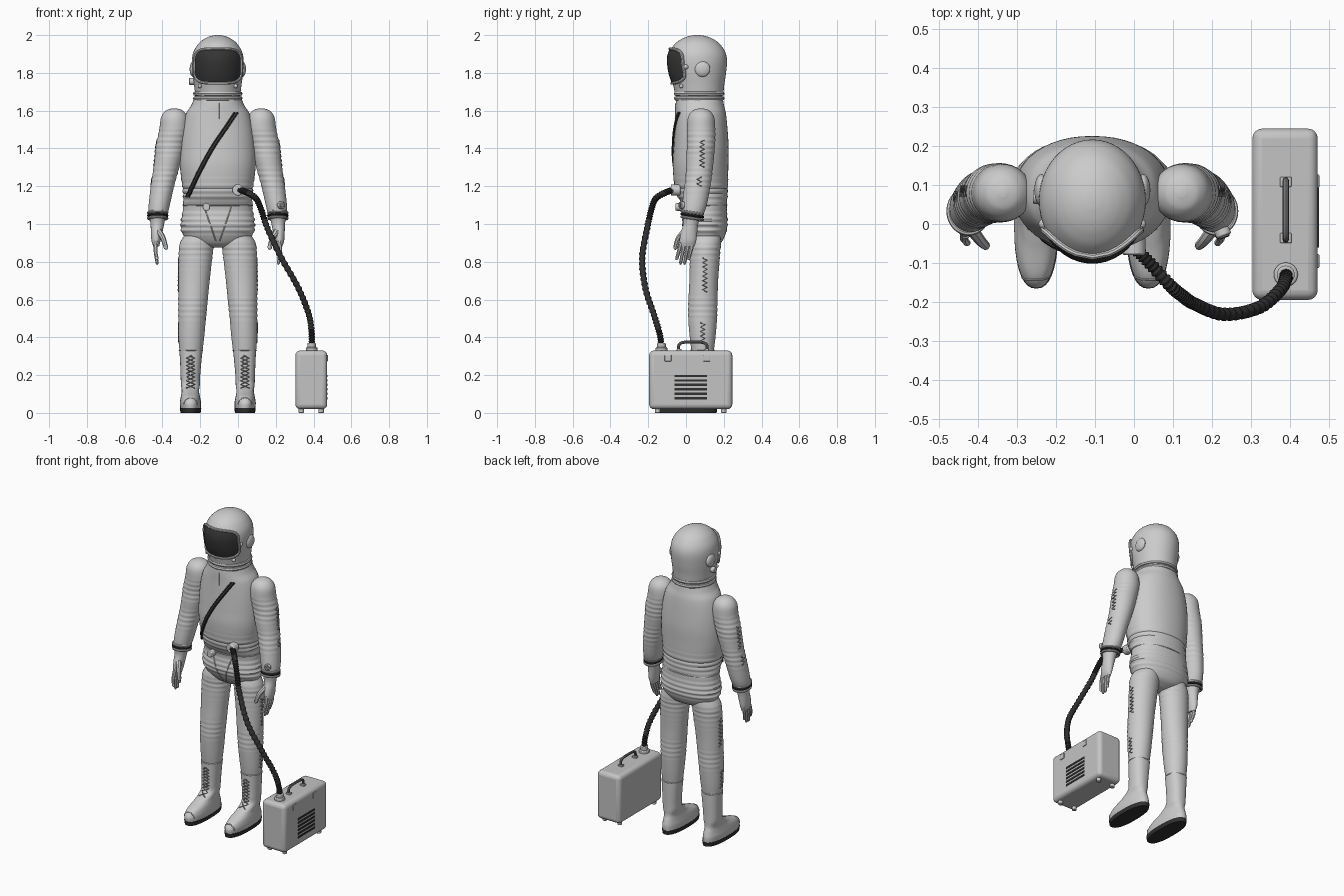
import bpy, math
from mathutils import Vector
from mathutils.bvhtree import BVHTree

if "Cube" in bpy.data.objects:
    bpy.data.objects.remove(bpy.data.objects["Cube"])

BODY = Vector((-0.107, 0, 0))      # centre line of the figure
WORLD = Vector((0, 0, 0))
made = []


def material(name, v):
    m = bpy.data.materials.new(name)
    m.use_nodes = True
    m.diffuse_color = (v, v, v, 1)
    m.node_tree.nodes["Principled BSDF"].inputs["Base Color"].default_value = (v, v, v, 1)
    return m


SUIT = material("suit grey", 0.6)
CASE = material("case grey", 0.55)
METAL = material("handle grey", 0.2)
VISOR = material("visor dark", 0.035)
RUBBER = material("rubber black", 0.03)


def smooth(pts, n):
    """Catmull-Rom resampling of tuples of any length."""
    pts = [Vector(p) for p in pts]
    out = []
    for i in range(len(pts) - 1):
        a, b, c, d = pts[max(i - 1, 0)], pts[i], pts[i + 1], pts[min(i + 2, len(pts) - 1)]
        for k in range(n):
            t = k / n
            out.append(b + (c - a) * (t / 2) + (a * 2 - b * 5 + c * 4 - d) * (t * t / 2)
                       + (b * 3 - a - c * 3 + d) * (t ** 3 / 2))
    return out + [pts[-1]]


def add_mesh(name, verts, faces, mat, offset):
    me = bpy.data.meshes.new(name)
    me.from_pydata([Vector(v) + offset for v in verts], [], faces)
    me.materials.append(mat)
    ob = bpy.data.objects.new(name, me)
    bpy.context.collection.objects.link(ob)
    made.append(ob)
    return BVHTree.FromPolygons([Vector(v) for v in verts], faces)


def loft(name, rings, mat, s=1, power=2.0, folds=(), n=12, sides=36, offset=BODY):
    """Skin over horizontal rings (cx, cy, z, rx, ry); folds are wrinkled z ranges."""
    verts, faces = [], []
    rings = sorted(smooth(rings, n), key=lambda r: r[2])
    for cx, cy, z, rx, ry in rings:
        k = 1
        for lo, hi in folds:
            if lo < z < hi:
                k += 0.022 * math.sin(math.pi * (z - lo) / (hi - lo)) * math.sin(z * 210)
        for i in range(sides):
            a = math.tau * i / sides
            c, d = math.cos(a), math.sin(a)
            verts.append((s * cx + k * rx * math.copysign(abs(c) ** (2 / power), c),
                          cy + k * ry * math.copysign(abs(d) ** (2 / power), d), z))
    for r in range(len(rings) - 1):
        for i in range(sides):
            j = (i + 1) % sides
            faces.append((r * sides + i, r * sides + j, (r + 1) * sides + j, (r + 1) * sides + i))
    top = (len(rings) - 1) * sides
    faces += [tuple(reversed(range(sides))), tuple(range(top, top + sides))]
    return add_mesh(name, verts, faces, mat, offset)


def tube(name, pts, radius, mat, closed=False, s=1, offset=BODY, sides=2):
    """Round cord; radius is a number or a list with one entry per point."""
    cu = bpy.data.curves.new(name, "CURVE")
    cu.dimensions, cu.bevel_depth = "3D", 1
    cu.bevel_resolution, cu.use_fill_caps = sides, True
    sp = cu.splines.new("POLY")
    sp.points.add(len(pts) - 1)
    sp.use_cyclic_u = closed
    for i, (p, q) in enumerate(zip(sp.points, pts)):
        p.co = (s * q[0] + offset.x, q[1] + offset.y, q[2] + offset.z, 1)
        p.radius = radius[i] if isinstance(radius, list) else radius
    cu.materials.append(mat)
    ob = bpy.data.objects.new(name, cu)
    bpy.context.collection.objects.link(ob)
    bpy.ops.object.select_all(action="DESELECT")
    ob.select_set(True)
    bpy.context.view_layer.objects.active = ob
    bpy.ops.object.convert(target="MESH")
    made.append(bpy.context.view_layer.objects.active)


def hoop(name, cy, z, rx, ry, r, mat, cx=0, s=1, tilt=0.0):
    ring = [math.tau * i / 40 for i in range(40)]
    tube(name, [(cx + rx * math.cos(a), cy + ry * math.sin(a), z + tilt * math.sin(a))
                for a in ring], r, mat, True, s)


def drape(tree, pts, direction, off=0.002):
    """Drop points onto a surface along a direction."""
    d = Vector(direction)
    hits = [tree.ray_cast(Vector(p) - d, d) for p in pts]
    return [h[0] + h[1] * math.copysign(off, -h[1].dot(d)) for h in hits if h[0]]


def finish(name, mat, offset):
    ob = bpy.context.object
    ob.name = name
    ob.location += offset
    ob.data.materials.append(mat)
    made.append(ob)
    return ob


def box(name, loc, size, mat, bevel=0.0, offset=WORLD):
    bpy.ops.mesh.primitive_cube_add(size=1, location=loc)
    ob = finish(name, mat, offset)
    ob.scale = size
    bpy.ops.object.transform_apply(location=False, rotation=False)
    if bevel:
        m = ob.modifiers.new("bevel", "BEVEL")
        m.width, m.segments = bevel, 4


def disc(name, loc, r, depth, axis, mat, offset=BODY):
    bpy.ops.mesh.primitive_cylinder_add(vertices=24, radius=r, depth=depth, location=loc,
        rotation=Vector(axis).to_track_quat("Z", "Y").to_euler())
    ob = finish(name, mat, offset)
    m = ob.modifiers.new("bevel", "BEVEL")
    m.width, m.segments = min(r, depth) * 0.2, 2


def ball(name, loc, scale, mat):
    bpy.ops.mesh.primitive_uv_sphere_add(segments=24, ring_count=14, radius=1, location=loc)
    finish(name, mat, BODY).scale = scale


# Torso with hem, seams and diagonal zip
torso = loft("torso", [(0, .1, .875, .04, .04), (0, .105, .9, .14, .08), (0, .103, .95, .188, .108),
    (0, .1, 1.0, .196, .12), (0, .1, 1.09, .184, .116), (0, .083, 1.17, .185, .138),
    (0, .077, 1.3, .2, .147), (0, .08, 1.4, .2, .146), (0, .08, 1.5, .19, .14),
    (0, .078, 1.58, .17, .134), (0, .073, 1.63, .14, .128), (0, .07, 1.69, .115, .12)],
    SUIT, power=2.15, folds=[(.93, 1.09), (1.1, 1.26)], sides=48)
hoop("jacket_hem", .098, 1.1, .184, .118, .004, SUIT)
zip_line = smooth([(-.158, 0, 1.145), (-.1, 0, 1.27), (-.03, 0, 1.4), (.05, 0, 1.52), (.096, 0, 1.59)], 8)
for dx in (-.007, .007):
    tube("zip_tape", drape(torso, [p + Vector((dx, 0, 0)) for p in zip_line], (0, 1, 0), .003), .006, RUBBER)
tube("zip_teeth", drape(torso, zip_line, (0, 1, 0), .008), .003, METAL)
for s in (1, -1):
    tube("hip_seam", drape(torso, [(s * (.075 - .0065 * i), 0, 1.1 - .019 * i) for i in range(11)],
         (0, 1, 0), 0), .003, SUIT)
tube("collar_seam", drape(torso, [(.01, 0, 1.64 - .012 * i) for i in range(8)], (0, 1, 0), 0), .003, SUIT)
disc("hose_port", (.107, -.055, 1.18), .03, .05, (0, -1, 0), SUIT)
disc("belt_valve", (-.06, -.03, 1.09), .02, .05, (0, -1, 0), SUIT)

# Helmet, neck rings and visor
dome = [(0, .06, 1.865 + .135 * math.sin(a), .137 * math.cos(a), .157 * math.cos(a))
        for a in (math.radians(d) for d in (0, 20, 40, 55, 68, 80, 88))]
helmet = loft("helmet", [(0, .07, 1.69, .12, .128), (0, .067, 1.74, .126, .136),
    (0, .062, 1.8, .134, .15)] + dome, SUIT, n=8, sides=48)
for z in (1.665, 1.69):
    hoop("neck_ring", .07, z, .119, .122, .012, SUIT)


def visor_ring(k, count=56):
    loop = []
    for i in range(count):
        a = math.tau * i / count
        c, d = math.cos(a), math.sin(a)
        loop.append((k * .117 * math.copysign(abs(c) ** .5, c), 0,
                     1.836 + k * .087 * math.copysign(abs(d) ** .5, d)))
    return drape(helmet, loop, (0, 1, 0), .005)


levels = [visor_ring(k / 8) for k in range(8, 0, -1)]
N = len(levels[0])
add_mesh("visor", [p for lv in levels for p in lv],
    [(r * N + i, r * N + (i + 1) % N, (r + 1) * N + (i + 1) % N, (r + 1) * N + i)
     for r in range(len(levels) - 1) for i in range(N)]
    + [tuple(range((len(levels) - 1) * N, len(levels) * N))], VISOR, BODY)
tube("visor_frame", visor_ring(1.03), .008, SUIT, True)
for s in (1, -1):
    ball("ear_cap", (s * .131, .087, 1.82), (.018, .041, .041), SUIT)
    ball("visor_pivot", (s * .125, 0, 1.832), (.013, .013, .013), SUIT)
    ball("helmet_bolt", (s * .095, -.025, 1.73), (.011, .011, .011), SUIT)
disc("helmet_valve", (-.138, .07, 1.755), .018, .03, (1, 0, 0), SUIT)

for s, side in ((1, "left"), (-1, "right")):
    # Sleeve, cuff and glove
    arm = loft(side + "_arm", [(.23, .08, 1.612, .012, .012), (.23, .08, 1.6, .045, .045),
        (.23, .08, 1.565, .07, .069), (.233, .08, 1.5, .077, .075), (.25, .08, 1.42, .077, .074),
        (.262, .075, 1.35, .072, .073), (.276, .07, 1.28, .067, .07), (.293, .06, 1.2, .062, .069),
        (.31, .045, 1.1, .056, .065), (.317, .035, 1.045, .05, .055)], SUIT, s,
        folds=[(1.15, 1.32), (1.34, 1.52)])
    for z, m in ((1.06, SUIT), (1.045, RUBBER), (1.03, SUIT)):
        hoop(side + "_cuff", .033, z, .05, .056, .007, m, .318, s, -.008)
    loft(side + "_palm", [(.318, .03, 1.05, .045, .05), (.32, .025, 1.0, .036, .04),
        (.324, .015, .95, .03, .044), (.327, .01, .91, .024, .044), (.326, .006, .88, .015, .038)],
        SUIT, s, n=6, sides=20)
    for i, tip in enumerate((.81, .785, .785, .81)):
        y = -.025 + i * .021
        path = smooth([(.326, y, .91), (.33, y - .012, .86), (.32, y - .026, tip)], 5)
        tube(side + "_finger", path, [.0125 - .0004 * k for k in range(len(path) - 1)] + [.004], SUIT, s=s)
    thumb = smooth([(.312, -.01, .96), (.288, -.042, .92), (.272, -.058, .865)], 5)
    tube(side + "_thumb", thumb, [.017 - .0006 * k for k in range(len(thumb) - 1)] + [.005], SUIT, s=s)

    # Trouser leg
    leg = loft(side + "_leg", [(.1, .105, .95, .07, .075), (.11, .102, .9, .09, .083),
        (.117, .1, .84, .09, .08), (.126, .094, .7, .083, .076), (.131, .09, .6, .078, .077),
        (.136, .088, .5, .073, .076), (.14, .088, .4, .068, .068), (.142, .088, .32, .06, .058)],
        SUIT, s, folds=[(.74, .91), (.48, .63)])
    # Side lacing on limbs
    for tree, lo, hi, y in ((arm, 1.3, 1.46, .085), (arm, 1.2, 1.27, .07), (leg, .64, .84, .1), (leg, .37, .5, .088)):
        steps = int((hi - lo) / .012)
        lace = [(0, y + .012 * (-1) ** i, lo + .012 * i) for i in range(steps)]
        tube(side + "_side_lacing", drape(tree, [Vector(p) + Vector((s * .6, 0, 0)) for p in lace],
             (-s, 0, 0), .001), .003, METAL)

    # Boot: shaft, foot, sole and laces
    boot = loft(side + "_boot", [(.144, .0, .024, .055, .163), (.145, .0, .055, .056, .163),
        (.145, .01, .085, .051, .145), (.145, .045, .115, .046, .1), (.145, .08, .15, .05, .064),
        (.145, .086, .2, .052, .059), (.143, .088, .28, .057, .06), (.142, .088, .335, .062, .061)],
        SUIT, s, power=2.3)
    hoop(side + "_boot_rim", .088, .332, .061, .06, .004, SUIT, .142, s)
    loft(side + "_sole", [(.144, 0, 0, .053, .162), (.144, 0, .026, .057, .166)], RUBBER, s, 2.4, n=1)
    for t in (1, -1):
        cross = [(s * .144 + t * .022 * (-1) ** i, 0, .13 + .02 * i) for i in range(10)]
        fine = [Vector(a).lerp(Vector(b), k / 3) for a, b in zip(cross, cross[1:]) for k in range(3)]
        tube(side + "_boot_lace", drape(boot, fine, (0, 1, 0), .001), .0028, METAL)
    tube(side + "_toe_seam", drape(boot, [(s * .144 + .035 * math.cos(math.pi * i / 12), 0,
         .045 + .035 * math.sin(math.pi * i / 12)) for i in range(13)], (0, 1, 0), 0), .003, SUIT)

# Wrist gauge
disc("wrist_gauge", (.335, -.022, 1.1), .02, .02, (.4, -1, .1), SUIT)
disc("gauge_face", (.3395, -.033, 1.101), .014, .004, (.4, -1, .1), METAL)

# Carry case with grille, latches, feet and handle
box("case", (.388, .025, .175), (.168, .44, .31), CASE, .025)
for i in range(6):
    box("grille_slot", (.472, .025, .078 + i * .0235), (.006, .17, .012), RUBBER)
for y in (-.095, .11):
    box("latch", (.472, y, .29), (.008, .035, .035), CASE, .003)
for x in (.335, .44):
    for y in (-.15, .2):
        disc("case_foot", (x, y, .0125), .014, .025, (0, 0, 1), CASE, WORLD)
for y in (-.036, .108):
    box("handle_base", (.39, y, .333), (.03, .026, .012), CASE, .003)
tube("handle", smooth([(.39, -.04, .33), (.39, -.037, .36), (.39, -.015, .373), (.39, .036, .376),
     (.39, .087, .373), (.39, .109, .36), (.39, .112, .33)], 6), .008, METAL, offset=WORLD)
disc("case_port", (.39, -.13, .335), .031, .025, (0, 0, 1), CASE, WORLD)
disc("case_port_collar", (.39, -.13, .355), .023, .03, (0, 0, 1), CASE, WORLD)

# Ribbed air hose
hose = smooth([(0, -.06, 1.18), (.04, -.1, 1.17), (.095, -.16, 1.135), (.125, -.185, 1.07), (.155, -.205, .98),
    (.23, -.232, .82), (.32, -.215, .66), (.375, -.17, .52), (.39, -.14, .42), (.39, -.13, .35)], 24)
tube("air_hose", hose, [.0175 if i % 4 < 2 else .014 for i in range(len(hose))], RUBBER, offset=WORLD, sides=3)

# Consistent normals and smooth shading with sharp edges kept
bpy.ops.object.select_all(action="DESELECT")
for ob in made:
    ob.select_set(True)
bpy.context.view_layer.objects.active = made[0]
bpy.ops.object.shade_smooth_by_angle(angle=math.radians(40))
